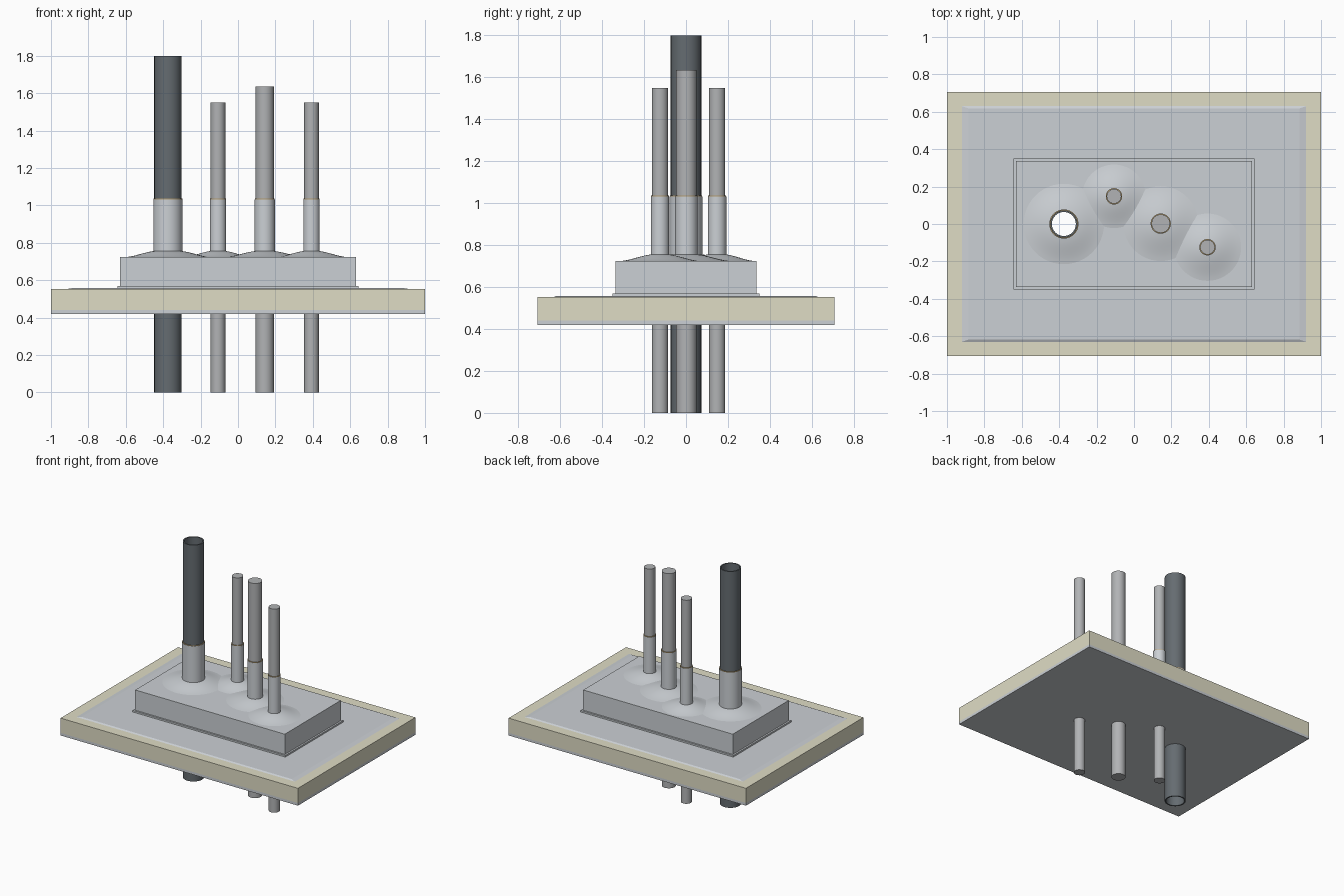
import bpy, bmesh, math

if "Cube" in bpy.data.objects:
    bpy.data.objects.remove(bpy.data.objects["Cube"])

SEG = 48
# x, y, pipe radius, top height, dome radius, hollow
PIPES = [("large", -0.375, 0.0, 0.073, 1.80, 0.215, True),
         ("rear", -0.107, 0.148, 0.039, 1.55, 0.17, False),
         ("middle", 0.143, 0.002, 0.049, 1.635, 0.20, False),
         ("front", 0.393, -0.124, 0.039, 1.55, 0.18, False)]


def material(name, rgb):
    m = bpy.data.materials.new(name)
    m.diffuse_color = (*rgb, 1)
    m.use_nodes = True
    m.node_tree.nodes["Principled BSDF"].inputs["Base Color"].default_value = m.diffuse_color
    return m


CREAM = material("insulation_cream", (0.74, 0.72, 0.56))
LIGHT = material("membrane_grey", (0.60, 0.63, 0.66))
DARK = material("dark_pipe", (0.13, 0.15, 0.165))
STEEL = material("pipe_grey", (0.44, 0.45, 0.46))
TAN = material("sealant_tan", (0.45, 0.33, 0.16))


def finish(name, bm, mat=None):
    bmesh.ops.recalc_face_normals(bm, faces=bm.faces)
    me = bpy.data.meshes.new(name)
    bm.to_mesh(me)
    bm.free()
    ob = bpy.data.objects.new(name, me)
    bpy.context.collection.objects.link(ob)
    if mat:
        me.materials.append(mat)
    return ob


def smooth(ob, angle=30):
    bpy.ops.object.select_all(action='DESELECT')
    ob.select_set(True)
    bpy.context.view_layer.objects.active = ob
    bpy.ops.object.shade_smooth_by_angle(angle=math.radians(angle))


def lathe(name, x, y, profile, mat, closed=False):
    """Revolve (radius, z) points about a vertical axis."""
    bm = bmesh.new()
    rings = [[bm.verts.new((x + r * math.cos(math.tau * i / SEG),
                            y + r * math.sin(math.tau * i / SEG), z))
              for i in range(SEG)] for r, z in profile]
    pairs = list(zip(rings, rings[1:])) + ([(rings[-1], rings[0])] if closed else [])
    for a, b in pairs:
        for i in range(SEG):
            j = (i + 1) % SEG
            bm.faces.new((a[i], a[j], b[j], b[i]))
    ob = finish(name, bm, mat)
    smooth(ob)
    return ob


def rod(bm, x, y, r, z0, z1):
    made = bmesh.ops.create_cone(bm, cap_ends=True, segments=SEG,
                                 radius1=r, radius2=r, depth=z1 - z0)
    bmesh.ops.translate(bm, verts=made["verts"], vec=(x, y, (z0 + z1) / 2))


# cutter for the pipe holes through every plate
bm = bmesh.new()
for _, x, y, r, *_ in PIPES:
    rod(bm, x, y, r - 0.002, 0.2, 1.0)
cutter = finish("hole_cutter", bm)
cutter.hide_render = True


def plate(name, hx, hy, z0, z1, mat, inset=(0, 0)):
    bm = bmesh.new()
    bmesh.ops.create_cube(bm, size=2)
    for v in bm.verts:
        top = v.co.z > 0
        v.co.x *= hx - inset[0] * top
        v.co.y *= hy - inset[1] * top
        v.co.z = z1 if top else z0
    ob = finish(name, bm, mat)
    mod = ob.modifiers.new("holes", 'BOOLEAN')
    mod.object = cutter
    mod.solver = 'EXACT'
    bpy.context.view_layer.objects.active = ob
    bpy.ops.object.modifier_apply(modifier=mod.name)
    return ob


# layered deck
plate("deck_sheet", 1.0, 0.707, 0.42, 0.44, LIGHT)
plate("insulation_slab", 1.0, 0.707, 0.44, 0.552, CREAM)
plate("membrane", 0.92, 0.63, 0.552, 0.558, LIGHT, (0.035, 0.012))

# raised sealant box with its foot flange
plate("box_flange", 0.643, 0.35, 0.558, 0.57, LIGHT)
plate("sealant_box", 0.63, 0.337, 0.57, 0.724, LIGHT)

for name, x, y, r, top, dome, hollow in PIPES:
    # pipe
    if hollow:
        inner = r - 0.009
        lathe(name + "_pipe", x, y, [(r, 0), (r, top), (inner, top), (inner, 0)],
              DARK, closed=True)
    else:
        bm = bmesh.new()
        rod(bm, x, y, r, 0, top)
        smooth(finish(name + "_pipe", bm, STEEL))
    # domed boot rising into a sleeve
    s = r + 0.005
    curve = []
    for k in range(9):
        t = k / 8
        curve.append((dome + (s - dome) * t,
                      0.7245 + 0.031 * (0.6 * t + 0.4 * t * t * (3 - 2 * t))))
    lathe(name + "_boot", x, y, curve + [(s, 1.032), (r, 1.032)], LIGHT)
    # sealant ring at the sleeve mouth
    lathe(name + "_seal_ring", x, y,
          [(s - 0.001, 1.031), (s - 0.001, 1.036), (r, 1.037), (r, 1.031)], TAN, closed=True)

bpy.data.objects.remove(cutter, do_unlink=True)
